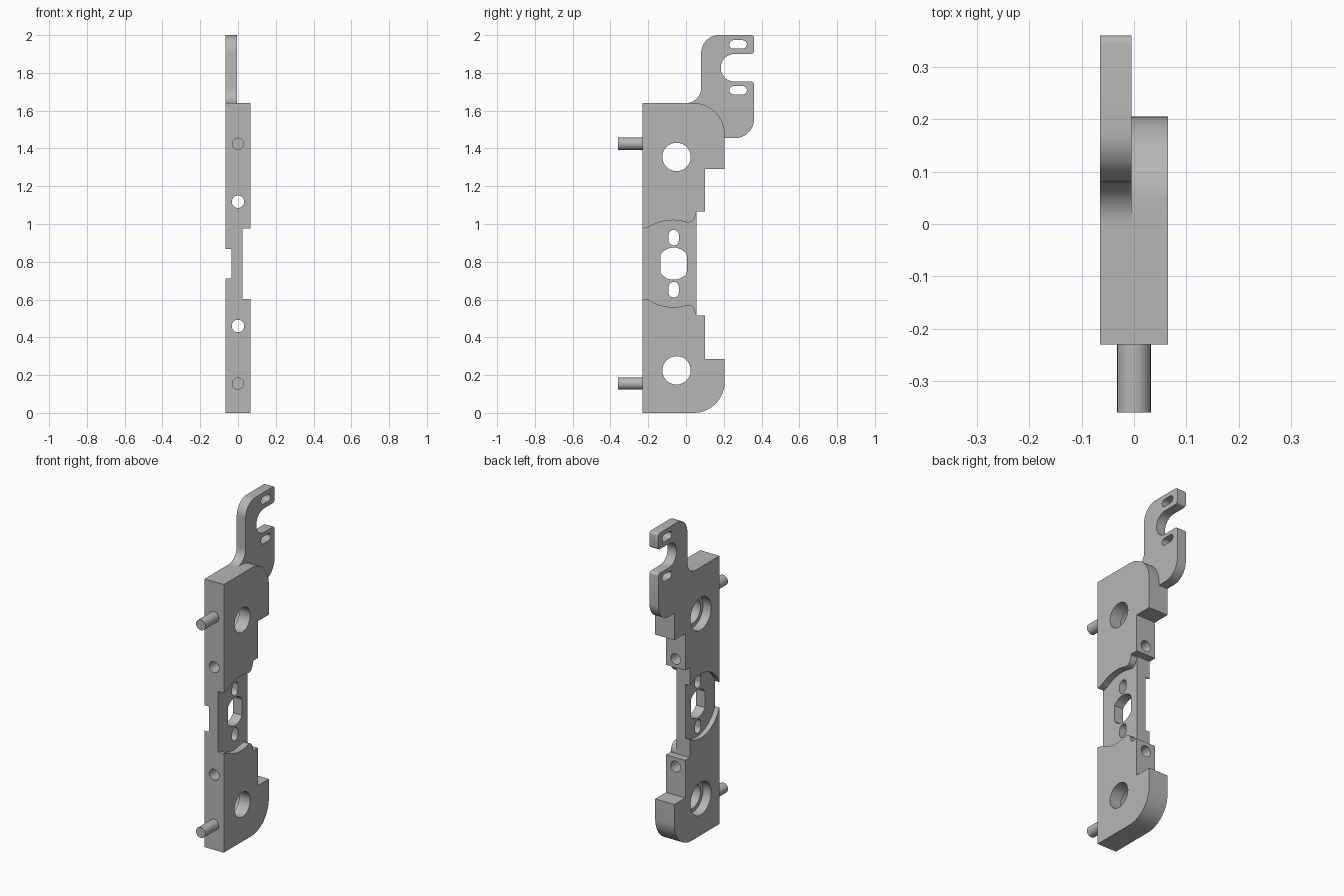
import bpy, bmesh
from math import pi, sin, cos, radians
from mathutils import Matrix

cube = bpy.data.objects.get("Cube")
if cube:
    bpy.data.objects.remove(cube, do_unlink=True)

steel = bpy.data.materials.new("plain_grey")
steel.use_nodes = True
GREY = (0.47, 0.47, 0.47, 1)
steel.diffuse_color = GREY
steel.node_tree.nodes["Principled BSDF"].inputs["Base Color"].default_value = GREY


def arc(cy, cz, r, a0, a1, n=16):
    """Points of an arc in the y-z plane, angles in degrees."""
    steps = [radians(a0 + (a1 - a0) * i / n) for i in range(n + 1)]
    return [(cy + r * cos(a), cz + r * sin(a)) for a in steps]


def circle(cy, cz, r, n=64):
    return arc(cy, cz, r, 0, 360, n)[:-1]


def slot(cy, cz, half_y, half_z):
    """Rounded slot, long along whichever half size is larger."""
    r = min(half_y, half_z)
    if half_y > half_z:
        d = half_y - r
        return arc(cy + d, cz, r, -90, 90) + arc(cy - d, cz, r, 90, 270)
    d = half_z - r
    return arc(cy, cz + d, r, 0, 180) + arc(cy, cz - d, r, 180, 360)


def add_object(name, bm):
    bmesh.ops.recalc_face_normals(bm, faces=bm.faces)
    mesh = bpy.data.meshes.new(name)
    bm.to_mesh(mesh)
    bm.free()
    mesh.materials.append(steel)
    obj = bpy.data.objects.new(name, mesh)
    bpy.context.collection.objects.link(obj)
    return obj


def prism(name, outline, x0=-0.2, x1=0.2):
    """Extrude a y-z outline along x."""
    bm = bmesh.new()
    face = bm.faces.new([bm.verts.new((x0, y, z)) for y, z in outline])
    out = bmesh.ops.extrude_face_region(bm, geom=[face])["geom"]
    verts = [v for v in out if isinstance(v, bmesh.types.BMVert)]
    bmesh.ops.translate(bm, vec=(x1 - x0, 0, 0), verts=verts)
    return add_object(name, bm)


def rod(name, z, r, y0, y1):
    """Cylinder along y."""
    bm = bmesh.new()
    place = Matrix.Translation((0, (y0 + y1) / 2, z)) @ Matrix.Rotation(pi / 2, 4, "X")
    bmesh.ops.create_cone(bm, cap_ends=True, segments=32, radius1=r, radius2=r,
                          depth=y1 - y0, matrix=place)
    return add_object(name, bm)


def combine(target, other, operation="DIFFERENCE"):
    mod = target.modifiers.new(operation, "BOOLEAN")
    mod.operation = operation
    mod.solver = "EXACT"
    mod.object = other
    bpy.context.view_layer.objects.active = target
    bpy.ops.object.modifier_apply(modifier=mod.name)
    bpy.data.objects.remove(other, do_unlink=True)


def smooth(obj):
    bpy.ops.object.select_all(action="DESELECT")
    obj.select_set(True)
    bpy.context.view_layer.objects.active = obj
    bpy.ops.object.shade_smooth_by_angle(angle=radians(30))


SIDE = 0.065          # half thickness
MID = 0.79            # height of the central opening

# Main bar with stepped back edge and rounded ends
bar = prism("mounting_bar",
            [(-0.23, 0)] + arc(0.04, 0.165, 0.165, -90, 0)
            + [(0.205, 0.285), (0.1, 0.285), (0.1, 0.515), (0.055, 0.515),
               (0.055, 1.065), (0.1, 1.065), (0.1, 1.29), (0.205, 1.29)]
            + arc(0.04, 1.475, 0.165, 0, 90) + [(-0.23, 1.64)], -SIDE, SIDE)

# Hooked plate, flush with the right face of the bar
hook = prism("hook_plate",
             [(0.0, 1.6)] + arc(0, 1.72, 0.08, -90, 0)
             + arc(0.175, 1.905, 0.095, 180, 90)
             + arc(0.345, 1.985, 0.015, 90, 0, 4)
             + arc(0.345, 1.915, 0.015, 0, -90, 4)
             + arc(0.257, 1.827, 0.073, 90, 270, 24)
             + arc(0.345, 1.739, 0.015, 90, 0, 4)
             + arc(0.26, 1.555, 0.1, 0, -90)
             + [(0.12, 1.455)], -SIDE, -0.005)
combine(bar, hook, "UNION")

# Slots in the hook
for z in (1.951, 1.708):
    combine(bar, prism("hook_slot", slot(0.276, z, 0.046, 0.022)))

# Curved recess on the left face, mirrored about the middle
upper = ([(-0.3, 0.976), (-0.225, 0.976), (-0.212, 0.979)]
         + arc(-0.07, MID, 0.23, 124, 74)
         + [(0.015, 1.007), (0.03, 1.012), (0.043, 1.025), (0.05, 1.045),
            (0.053, 1.06), (0.2, 1.06)])
lower = [(y, 2 * MID - z) for y, z in reversed(upper)]
combine(bar, prism("arched_recess", upper + lower, 0.025, 0.2))

# Round recess on the right face
combine(bar, prism("round_recess", circle(-0.05, MID, 0.196), -0.2, -0.035))

# Central opening with flat sides, and a slot above and below it
opening = arc(-0.065, MID, 0.085, -36, 36) + arc(-0.065, MID, 0.085, 36, 144)[1:]
opening += arc(-0.065, MID, 0.085, 216, 324)
opening = [(max(-0.134, min(0.004, y)), z) for y, z in opening]
opening = [p for i, p in enumerate(opening) if 0 < i < 16 or i > 16]
opening = [p for i, p in enumerate(opening) if p not in opening[:i]]
combine(bar, prism("central_opening", opening))
for z in (MID - 0.138, MID + 0.138):
    combine(bar, prism("small_slot", slot(-0.065, z, 0.027, 0.041)))

# Large side holes with counterbores
for z in (0.225, 1.355):
    combine(bar, prism("side_hole", circle(-0.05, z, 0.075)))
    combine(bar, prism("counterbore", circle(-0.05, z, 0.1), -0.2, -0.01))

# Screw holes from front to back
for z in (0.46, 1.118):
    combine(bar, rod("screw_hole", z, 0.033, -0.5, 0.5))
smooth(bar)

# Front locating pins
for name, z in (("lower_pin", 0.155), ("upper_pin", 1.425)):
    smooth(rod(name, z, 0.032, -0.36, -0.229))
